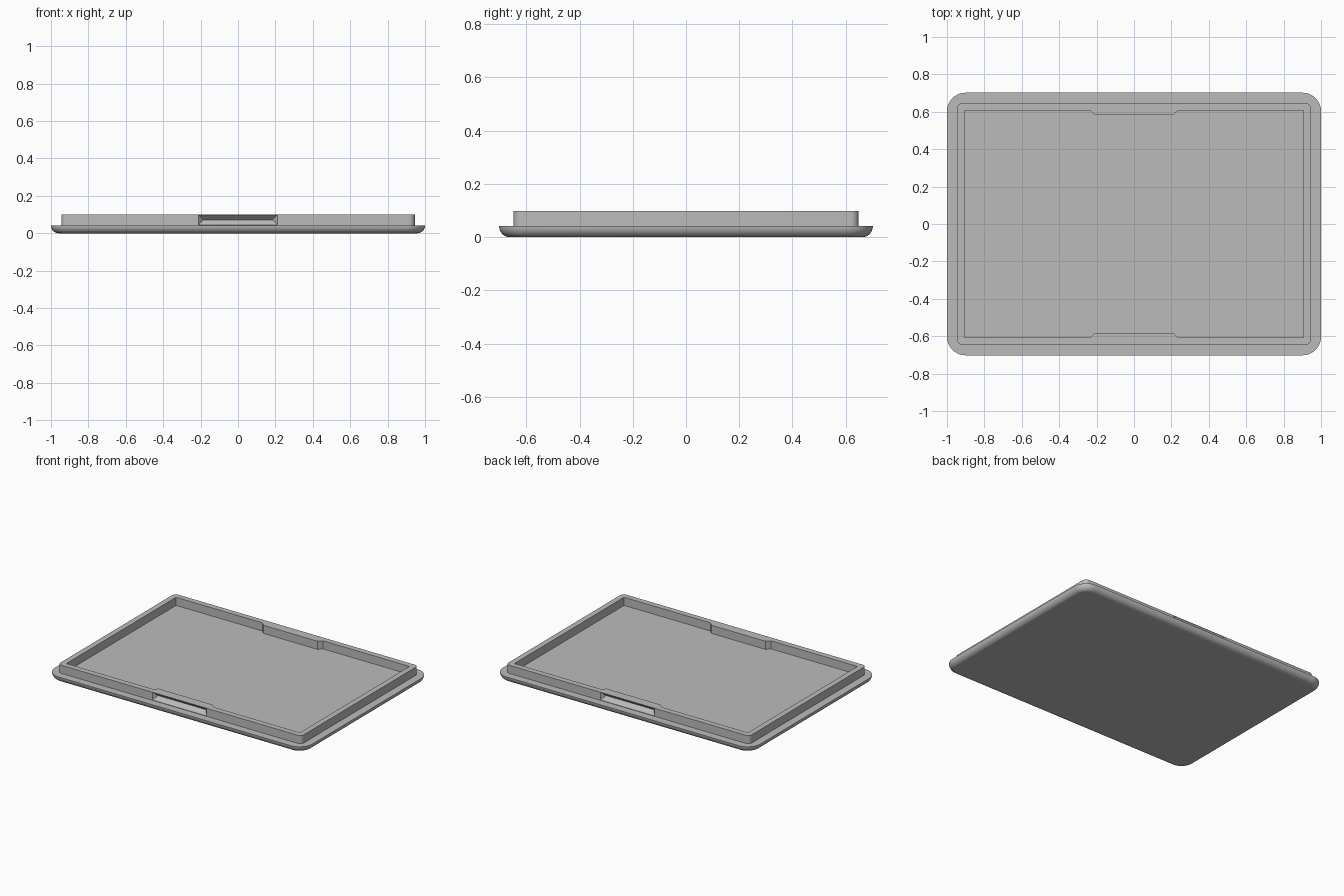
import bpy, bmesh
from math import sin, cos, pi, radians

cube = bpy.data.objects.get("Cube")
if cube:
    bpy.data.objects.remove(cube, do_unlink=True)

grey = bpy.data.materials.new("plain_grey")
grey.use_nodes = True
grey.diffuse_color = (0.5, 0.5, 0.5, 1)
grey.node_tree.nodes["Principled BSDF"].inputs["Base Color"].default_value = (0.5, 0.5, 0.5, 1)

HALF_X, HALF_Y = 1.0, 0.702
BASE_TOP, RIM_TOP = 0.042, 0.099
RIM_X, RIM_Y = 0.945, 0.648


def make_object(name, bm):
    bmesh.ops.recalc_face_normals(bm, faces=bm.faces)
    mesh = bpy.data.meshes.new(name)
    bm.to_mesh(mesh)
    bm.free()
    mesh.materials.append(grey)
    obj = bpy.data.objects.new(name, mesh)
    bpy.context.collection.objects.link(obj)
    return obj


def rounded_outline(hx, hy, radius, steps=10):
    points = []
    for i, (sx, sy) in enumerate([(1, 1), (-1, 1), (-1, -1), (1, -1)]):
        for k in range(steps + 1):
            a = (i + k / steps) * pi / 2
            points.append((sx * (hx - radius) + radius * cos(a),
                           sy * (hy - radius) + radius * sin(a)))
    return points


def loft(name, layers):
    """Skin a closed solid through (outline, z) layers."""
    bm = bmesh.new()
    rings = [[bm.verts.new((x, y, z)) for x, y in outline] for outline, z in layers]
    for low, high in zip(rings, rings[1:]):
        for i in range(len(low)):
            j = (i + 1) % len(low)
            bm.faces.new((low[i], low[j], high[j], high[i]))
    bm.faces.new(rings[0][::-1])
    bm.faces.new(rings[-1])
    return make_object(name, bm)


def cut(target, cutter):
    mod = target.modifiers.new("cut", 'BOOLEAN')
    mod.operation, mod.solver, mod.object = 'DIFFERENCE', 'EXACT', cutter
    bpy.context.view_layer.objects.active = target
    bpy.ops.object.modifier_apply(modifier=mod.name)
    bpy.data.objects.remove(cutter, do_unlink=True)


def smooth(obj):
    bpy.ops.object.select_all(action='DESELECT')
    obj.select_set(True)
    bpy.context.view_layer.objects.active = obj
    bpy.ops.object.shade_smooth_by_angle(angle=radians(30))


# Base plate with a quarter-round lower edge
profile = [(0.05, 0)]
for k in range(9):
    a = k / 8 * pi / 2
    profile.append((0.04 * (1 - sin(a)), BASE_TOP * (1 - cos(a))))
base = loft("base_plate", [(rounded_outline(HALF_X - d, HALF_Y - d, 0.1 - d), z)
                           for d, z in profile])
smooth(base)

# Raised rim, hollowed by an outline that thickens behind each finger groove
rim_outline = rounded_outline(RIM_X, RIM_Y, 0.03, 6)
rim = loft("raised_rim", [(rim_outline, BASE_TOP - 0.01), (rim_outline, RIM_TOP)])
half = [(0.906, 0.608), (0.235, 0.608), (0.21, 0.582),
        (-0.21, 0.582), (-0.235, 0.608), (-0.906, 0.608)]
inner = half + [(-x, -y) for x, y in half]
cut(rim, loft("rim_cutter", [(inner, 0.01), (inner, 0.15)]))

# Hipped V-shaped finger grooves, front and back
for side in (-1, 1):
    bm = bmesh.new()
    for sx in (-1, 1):
        for z in (0.045, 0.0975):
            for y in (RIM_Y, RIM_Y + 0.05):
                bm.verts.new((sx * 0.21, side * y, z))
        bm.verts.new((sx * 0.185, side * (RIM_Y - 0.027), 0.072))
    bmesh.ops.convex_hull(bm, input=bm.verts)
    cut(rim, make_object("groove_cutter", bm))
smooth(rim)
